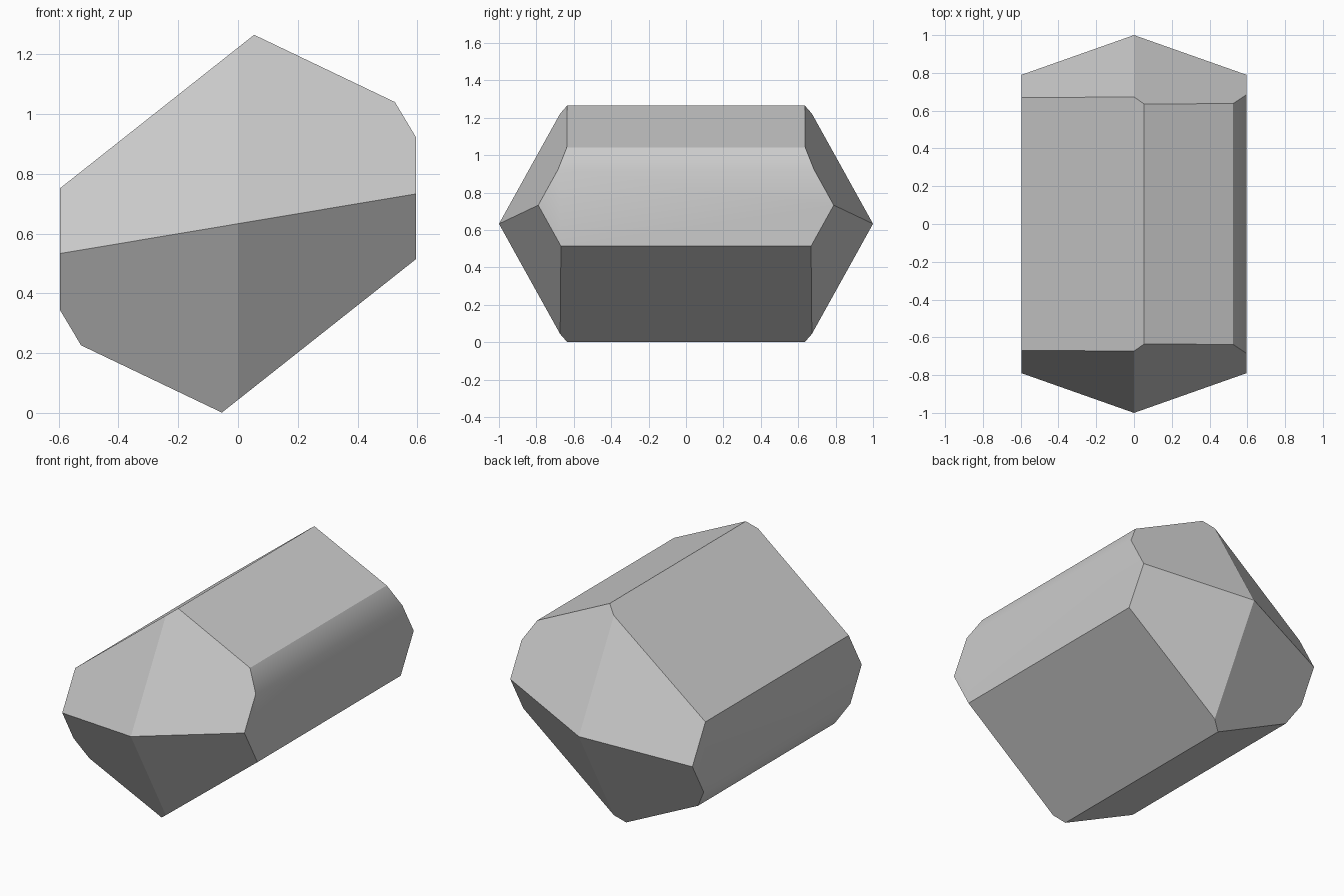
import bpy
import bmesh
import math
from mathutils import Vector

cube = bpy.data.objects.get("Cube")
if cube:
    bpy.data.objects.remove(cube, do_unlink=True)

CENTRE_Z = 0.633

# Material
stone = bpy.data.materials.new("pale_grey_stone")
stone.use_nodes = True
colour = (0.6, 0.6, 0.6, 1.0)
stone.diffuse_color = colour
stone.node_tree.nodes["Principled BSDF"].inputs["Base Color"].default_value = colour

# Long prism: half the section, repeated by a half turn
half = [(0.054, 0.632), (0.525, 0.407), (0.595, 0.29), (0.595, -0.119)]
section = half + [(-x, -z) for x, z in half]
bm = bmesh.new()
verts = [bm.verts.new((x, -1.2, z + CENTRE_Z)) for x, z in section]
base = bm.faces.new(verts)
ext = bmesh.ops.extrude_face_region(bm, geom=[base], use_keep_orig=True)
moved = [g for g in ext["geom"] if isinstance(g, bmesh.types.BMVert)]
bmesh.ops.translate(bm, vec=(0, 2.4, 0), verts=moved)


def cut(normal, point):
    """Slice off everything beyond a plane and close the hole."""
    geom = bm.verts[:] + bm.edges[:] + bm.faces[:]
    res = bmesh.ops.bisect_plane(bm, geom=geom, dist=1e-5, plane_co=point,
                                 plane_no=normal, clear_outer=True)
    rim = [g for g in res["geom_cut"] if isinstance(g, bmesh.types.BMEdge)]
    bmesh.ops.holes_fill(bm, edges=rim, sides=0)


# Four slanted facets meet in a point at each end
for end in (-1, 1):
    apex = Vector((0, end, CENTRE_Z))
    for side in (-1, 1):
        for slope in (0.26, -0.446):
            cut(Vector((side * slope, end, side * 0.555)), apex)

bmesh.ops.remove_doubles(bm, verts=bm.verts[:], dist=0.0005)
bmesh.ops.recalc_face_normals(bm, faces=bm.faces[:])
mesh = bpy.data.meshes.new("crystal")
bm.to_mesh(mesh)
bm.free()
mesh.materials.append(stone)
crystal = bpy.data.objects.new("crystal", mesh)
bpy.context.collection.objects.link(crystal)

# Only the shallow bevel along each flank is blended
bpy.ops.object.select_all(action="DESELECT")
crystal.select_set(True)
bpy.context.view_layer.objects.active = crystal
bpy.ops.object.shade_smooth_by_angle(angle=math.radians(32.3))
